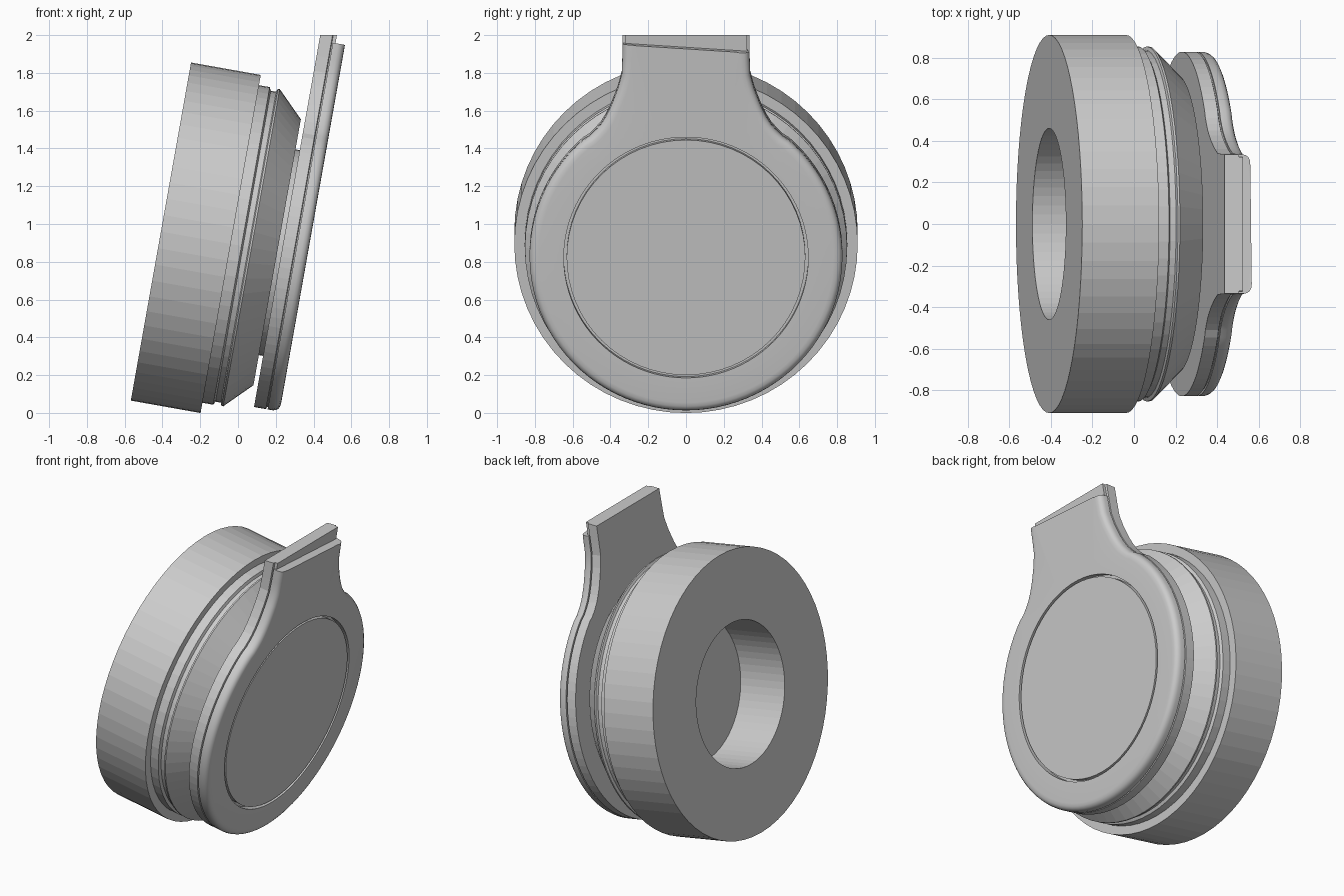
import bpy, bmesh
from math import sin, cos, pi, radians, atan2
from mathutils import Matrix, Vector

if "Cube" in bpy.data.objects:
    bpy.data.objects.remove(bpy.data.objects["Cube"])

# Local frame: X runs along the tilted wheel axle, Z up along the fork arm
TILT = radians(10.1)
FRAME = Matrix.Translation((-0.408, 0, 0.960)) @ Matrix.Rotation(TILT, 4, 'Y')


def loft(name, loops, cap_start=True, cap_end=True, smooth=False):
    """Bridge successive closed loops of local points into one solid."""
    bm = bmesh.new()
    rings = [[bm.verts.new(FRAME @ Vector(p)) for p in loop] for loop in loops]
    n = len(rings[0])
    for a, b in zip(rings, rings[1:]):
        for i in range(n):
            j = (i + 1) % n
            bm.faces.new((a[i], a[j], b[j], b[i]))
    if cap_start:
        bm.faces.new(rings[0])
    if cap_end:
        bm.faces.new(rings[-1])
    bmesh.ops.recalc_face_normals(bm, faces=bm.faces)
    mesh = bpy.data.meshes.new(name)
    bm.to_mesh(mesh)
    bm.free()
    ob = bpy.data.objects.new(name, mesh)
    bpy.context.collection.objects.link(ob)
    if smooth:
        bpy.ops.object.select_all(action='DESELECT')
        ob.select_set(True)
        bpy.context.view_layer.objects.active = ob
        bpy.ops.object.shade_smooth_by_angle(angle=radians(35))
    return ob


def lathe(name, profile, sides=64):
    """Spin (axle position, radius) pairs around the axle."""
    return loft(name, [[(s, r * sin(2 * pi * i / sides), r * cos(2 * pi * i / sides))
                        for i in range(sides)] for s, r in profile])


# Wheel tyre with a blind hole in the back
lathe("tyre", [(0.335, 0.46), (0, 0.46), (0, 0.909), (0.375, 0.909), (0.375, 0.80)])

# Stepped rim, tapering cone and neck that meets the fork plate
lathe("rim_and_hub", [(0.36, 0.854), (0.433, 0.854), (0.442, 0.836), (0.471, 0.836),
                      (0.477, 0.853), (0.487, 0.853), (0.625, 0.715),
                      (0.625, 0.553), (0.66, 0.553)])

# Fork outline: a disc that flows into an upright arm
R = 0.828
side = [(0.335, 1.15), (0.337, 1.06), (0.34, 0.98), (0.36, 0.905), (0.38, 0.85),
        (0.40, 0.80), (0.425, 0.75), (0.45, 0.71), (0.48, 0.675), (0.51, 0.645)]
start = atan2(0.545, 0.623)
arc = [(R * sin(a), R * cos(a)) for a in
       (start + (2 * pi - 2 * start) * i / 72 for i in range(73))]
top = [(-0.335 + 0.67 * i / 10, 1.15) for i in range(1, 10)]
outline = side + arc + [(-y, v) for y, v in reversed(side)] + top
N = len(outline)


def inward(i):
    """Inward direction at an outline point; the arm end stays square."""
    y, v = outline[i]
    if v > 1.1:
        return (0, 0) if abs(y) < 0.33 else (-1 if y > 0 else 1, 0)
    (y0, v0), (y1, v1) = outline[i - 1], outline[(i + 1) % N]
    d = Vector((v1 - v0, y0 - y1)).normalized()
    return d.x, d.y


def outline_loop(s, inset, top_height):
    loop = []
    for i, (y, v) in enumerate(outline):
        dy, dv = inward(i)
        height = top_height(s, y) if v > 1.1 else v + dv * inset
        loop.append((s, y + dy * inset, height))
    return loop


def circle_loop(s, r):
    """Circle matched point for point to the outline."""
    return [(s, r * sin(a), r * cos(a)) for a in (atan2(y, v) for y, v in outline)]


def level_top(s, y):
    return (2.0 - 0.960 + s * sin(TILT)) / cos(TILT)


def sloped_top(s, y):
    return 1.122 - 0.065 * y


# Back layer of the fork, cut level at the top
loft("fork_back_plate", [outline_loop(s, i, level_top) for s, i in
                         [(0.648, 0), (0.712, 0), (0.716, 0.012), (0.735, 0.012)]])

# Front layer with a rounded rim and a round recess for the cap
front = [outline_loop(s, i, sloped_top) for s, i in
         [(0.721, 0), (0.750, 0), (0.766, 0.005), (0.777, 0.014), (0.784, 0.028), (0.786, 0.048)]]
front += [circle_loop(0.786, 0.647), circle_loop(0.745, 0.647)]
loft("fork_front_plate", front, smooth=True)

# Round axle cap sitting in the recess
lathe("axle_cap", [(0.735, 0.632), (0.784, 0.632)])
